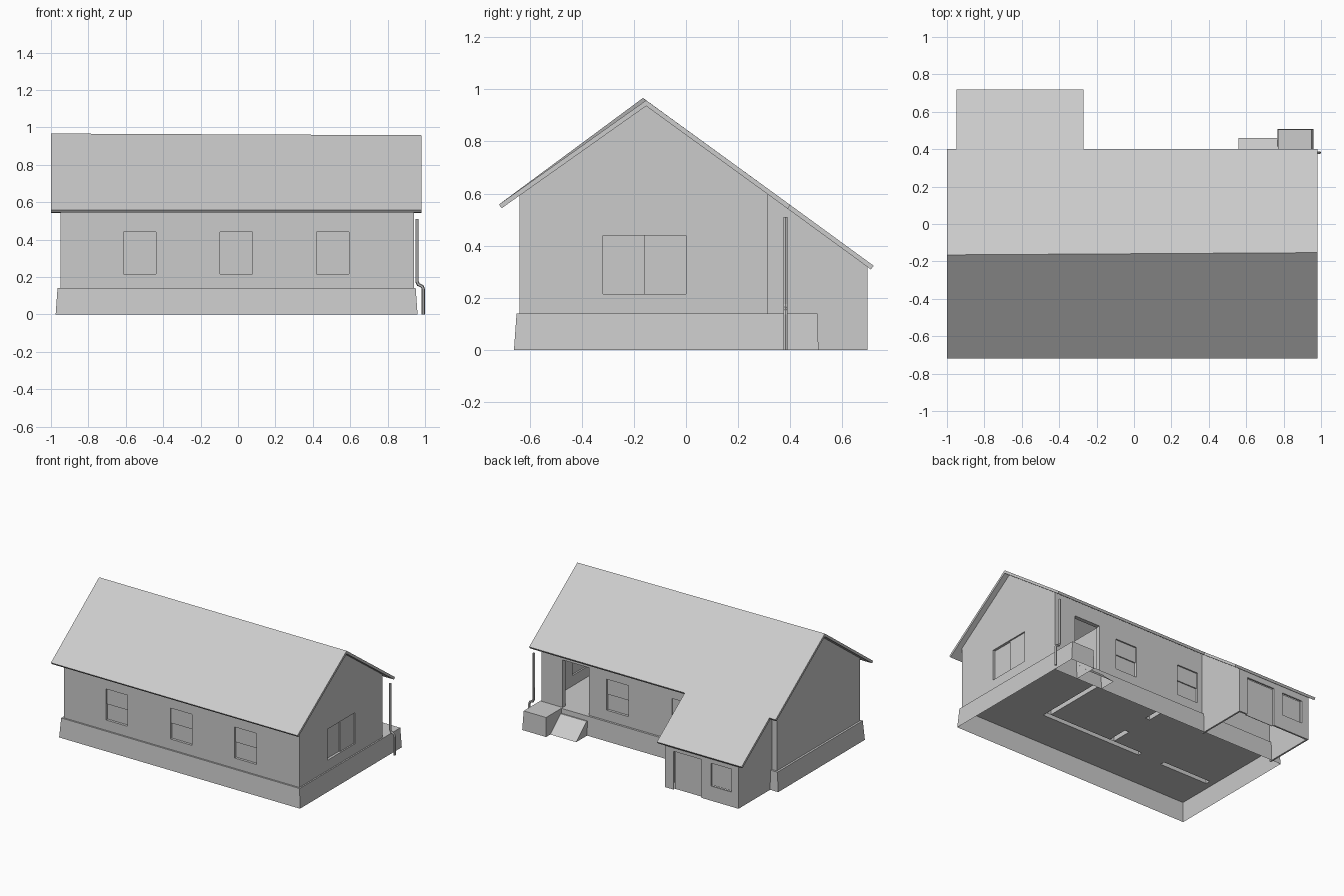
import bpy, bmesh, math
from mathutils import Matrix

if "Cube" in bpy.data.objects:
    bpy.data.objects.remove(bpy.data.objects["Cube"])


def make(name, bm, fix=True):
    if fix:
        bmesh.ops.recalc_face_normals(bm, faces=bm.faces)
    me = bpy.data.meshes.new(name)
    bm.to_mesh(me)
    bm.free()
    ob = bpy.data.objects.new(name, me)
    bpy.context.collection.objects.link(ob)
    return ob


def loft(name, a, b, caps=True, closed=True):
    # side walls between two matching outlines, optionally capped
    bm = bmesh.new()
    va = [bm.verts.new(p) for p in a]
    vb = [bm.verts.new(p) for p in b]
    n = len(a)
    for i in range(n if closed else n - 1):
        j = (i + 1) % n
        bm.faces.new((va[i], va[j], vb[j], vb[i]))
    if caps:
        bm.faces.new(va[::-1])
        bm.faces.new(vb)
    return make(name, bm, fix=caps)


def extrude_x(name, prof, x0, x1, prof1=None):
    return loft(name, [(x0, y, z) for y, z in prof], [(x1, y, z) for y, z in prof1 or prof])


def box(name, lo, hi, mat=None):
    (x0, y0, z0), (x1, y1, z1) = lo, hi
    ob = loft(name, [(x0, y0, z0), (x1, y0, z0), (x1, y1, z0), (x0, y1, z0)],
              [(x0, y0, z1), (x1, y0, z1), (x1, y1, z1), (x0, y1, z1)])
    if mat:
        ob.data.transform(mat)
    return ob


def cut(ob, cutters):
    for c in cutters:
        m = ob.modifiers.new("cut", 'BOOLEAN')
        m.operation, m.solver, m.object = 'DIFFERENCE', 'EXACT', c
    dg = bpy.context.evaluated_depsgraph_get()
    me = bpy.data.meshes.new_from_object(ob.evaluated_get(dg))
    ob.modifiers.clear()
    ob.data = me
    for c in cutters:
        bpy.data.objects.remove(c)


T, TE = 0.03, 0.012           # wall thickness: main house, lean-to
FLOOR = 0.14
RY, RZ, ROOF_T = -0.163, 0.967, 0.022
SF, SB = 0.737, 0.729         # front and back roof slopes


def roof_z(y):
    return RZ - (SF * (RY - y) if y < RY else SB * (y - RY))


def under(y):
    return roof_z(y) - ROOF_T


# Main roof, its ridge sagging slightly to the right, and the lean-to roof
F, B, E = -0.718, 0.40, 0.72


def roof_profile(ry, rz):
    return [(F + 0.011, under(F + 0.011)), (F, roof_z(F)), (ry, rz), (B, roof_z(B)),
            (B - 0.01, under(B - 0.01)), (ry, rz - ROOF_T)]


extrude_x("main_roof", roof_profile(RY - 0.002, RZ), -1.0, 0.98, roof_profile(-0.153, 0.958))
extrude_x("lean_to_roof", [(B - 0.01, under(B - 0.01)), (B, roof_z(B)), (E, roof_z(E)),
                           (E - 0.011, under(E - 0.011))], -0.95, -0.27)


# Openings: local frame has its origin on the outer wall face, outward is -y
def frame(x, y, turn):
    return Matrix.Translation((x, y, 0)) @ Matrix.Rotation(math.radians(turn), 4, 'Z')


Z0, Z1 = 0.215, 0.44
windows = [(frame(x, -0.638, 0), 0.174, Z0, Z1, "sash") for x in (-0.526, -0.01, 0.507)]
windows += [(frame(x, 0.315, 180), 0.174, Z0, Z1, "sash") for x in (0.330, -0.194)]
windows += [(frame(0.94, -0.159, 90), 0.318, Z0, Z1, "slide")]
lean = [(frame(-0.77, 0.695, 180), 0.165, 0.106, 0.272, "plain"),
        (frame(-0.50, 0.695, 180), 0.227, -0.02, 0.278, "plain")]


def opening(o):
    m, w, z0, z1, _ = o
    return box("cutter", (-w / 2, -0.1, z0), (w / 2, 0.1, z1), m)


# Main walls, hollow, with window and door openings
y0, y1 = -0.638, 0.315
walls = extrude_x("main_walls", [(y0, FLOOR), (y1, FLOOR), (y1, under(y1)),
                                 (RY, under(RY)), (y0, under(y0))], -0.95, 0.94)
cutters = [box("cutter", (-0.95 + T, y0 + T, 0), (0.94 - T, y1 - T, 1.2)),
           box("cutter", (0.56, 0.2, 0), (0.77, 0.4, 0.485))]
cut(walls, cutters + [opening(o) for o in windows])

# Lean-to walls, thin and open underneath
e = 0.697
ext = extrude_x("lean_to_walls", [(y1, 0), (e, 0), (e, under(e)), (y1, under(y1))], -0.91, -0.32)
cut(ext, [box("cutter", (-0.91 + TE, 0.2, -0.1), (-0.32 - TE, e - TE, 1))] + [opening(o) for o in lean])

# Window panes and lean-to door
for i, (m, w, z0, z1, kind) in enumerate(windows + lean):
    zm = (z0 + z1) / 2
    h = w / 2
    if kind == "sash":
        box(f"upper_sash_{i}", (-h, 0.010, zm), (h, 0.018, z1), m)
        box(f"lower_sash_{i}", (-h, 0.018, z0), (h, 0.026, zm + 0.006), m)
    elif kind == "slide":
        box(f"fixed_pane_{i}", (-h, 0.018, z0), (0.006, 0.026, z1), m)
        box(f"sliding_pane_{i}", (0, 0.010, z0), (h, 0.018, z1), m)
    else:
        name = "lean_to_door" if z0 < 0 else "lean_to_window"
        box(name, (-h, 0.014, max(z0, 0)), (h, 0.018, z1), m)

# Flared base skirt, open underneath
low = [(-0.975, -0.66), (0.96, -0.66), (0.96, 0.335), (-0.975, 0.335)]
top = [(-0.965, -0.65), (0.95, -0.65), (0.95, 0.33), (-0.965, 0.33)]
loft("base_skirt", [(x, y, 0) for x, y in low], [(x, y, FLOOR) for x, y in top], caps=False)

# Porch block in front of the corner: three sides, top comes with the floor
loft("porch_sides", [(0.96, 0.335, 0), (0.96, 0.508, 0), (0.768, 0.508, 0), (0.768, 0.335, 0)],
     [(0.95, 0.33, FLOOR), (0.95, 0.505, FLOOR), (0.77, 0.505, FLOOR), (0.77, 0.33, FLOOR)],
     caps=False, closed=False)

# Partition footprints: x0, y0, x1, y1
parts = [(-0.92, -0.36, -0.53, -0.325), (-0.34, -0.36, 0.475, -0.325),
         (0.44, -0.325, 0.475, 0.285), (-0.10, -0.325, -0.065, -0.17), (-0.10, 0.04, -0.065, 0.285)]

# Floor slab as a grid that skips the partition footprints
bm = bmesh.new()
xs = sorted({-0.965, 0.77, 0.95} | {p[i] for p in parts for i in (0, 2)})
ys = sorted({-0.65, 0.33, 0.505} | {p[i] for p in parts for i in (1, 3)})
for xa, xb in zip(xs, xs[1:]):
    for ya, yb in zip(ys, ys[1:]):
        cx, cy = (xa + xb) / 2, (ya + yb) / 2
        if cy > 0.33 and cx < 0.77:
            continue
        if any(p[0] < cx < p[2] and p[1] < cy < p[3] for p in parts):
            continue
        bm.faces.new([bm.verts.new((x, y, FLOOR)) for x, y in ((xa, ya), (xb, ya), (xb, yb), (xa, yb))])
bmesh.ops.remove_doubles(bm, verts=bm.verts, dist=1e-5)
make("floor_and_porch", bm, fix=False)

# Partitions, open at the bottom
for i, (xa, ya, xb, yb) in enumerate(parts):
    ob = box(f"partition_{i}", (xa, ya, FLOOR), (xb, yb, 0.56))
    bm = bmesh.new()
    bm.from_mesh(ob.data)
    bmesh.ops.delete(bm, geom=[f for f in bm.faces if f.normal.z < -0.9], context='FACES_ONLY')
    bm.to_mesh(ob.data)
    bm.free()

# Entry ramp, open at the bottom and back
ramp = extrude_x("entry_ramp", [(0.33, 0), (0.46, 0), (0.34, 0.105), (0.33, 0.105)], 0.56, 0.77)
bm = bmesh.new()
bm.from_mesh(ramp.data)
bmesh.ops.delete(bm, geom=[f for f in bm.faces if min(f.normal.y, f.normal.z) < -0.9], context='FACES_ONLY')
bm.to_mesh(ramp.data)
bm.free()

# Downspout
cu = bpy.data.curves.new("downspout", 'CURVE')
cu.dimensions = '3D'
cu.bevel_depth, cu.bevel_resolution, cu.use_fill_caps = 0.009, 1, True
path = [(0.957, 0.51), (0.957, 0.175), (0.964, 0.16), (0.985, 0.15), (0.991, 0.135), (0.991, 0)]
sp = cu.splines.new('POLY')
sp.points.add(len(path) - 1)
for p, (x, z) in zip(sp.points, path):
    p.co = (x, 0.381, z, 1)
sp.use_smooth = False
bpy.context.collection.objects.link(bpy.data.objects.new("downspout", cu))
